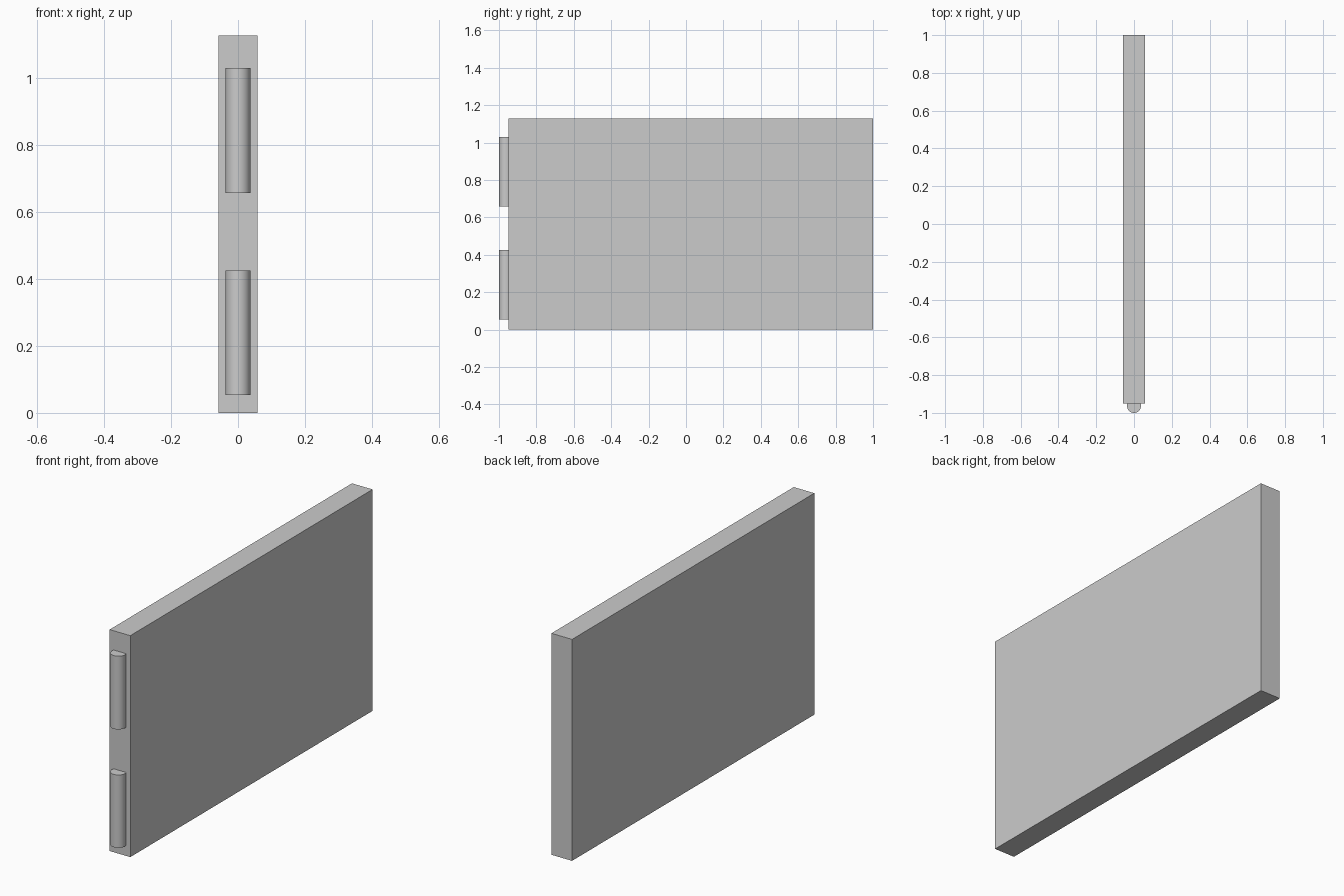
import bpy

if "Cube" in bpy.data.objects:
    bpy.data.objects.remove(bpy.data.objects["Cube"])

# Main slab
bpy.ops.mesh.primitive_cube_add(size=1, location=(0, 0.025, 0.564))
panel = bpy.context.object
panel.name = "door_panel"
panel.scale = (0.116, 1.95, 1.128)
bpy.ops.object.transform_apply(location=False, rotation=False, scale=True)


# Hinge barrels half sunk into the front edge
def hinge(name, z0, z1):
    bpy.ops.mesh.primitive_cylinder_add(
        vertices=48, radius=0.037, depth=z1 - z0,
        location=(0, -0.963, (z0 + z1) / 2))
    bpy.context.object.name = name
    bpy.ops.object.shade_smooth_by_angle()


hinge("lower_hinge", 0.054, 0.425)
hinge("upper_hinge", 0.657, 1.03)
